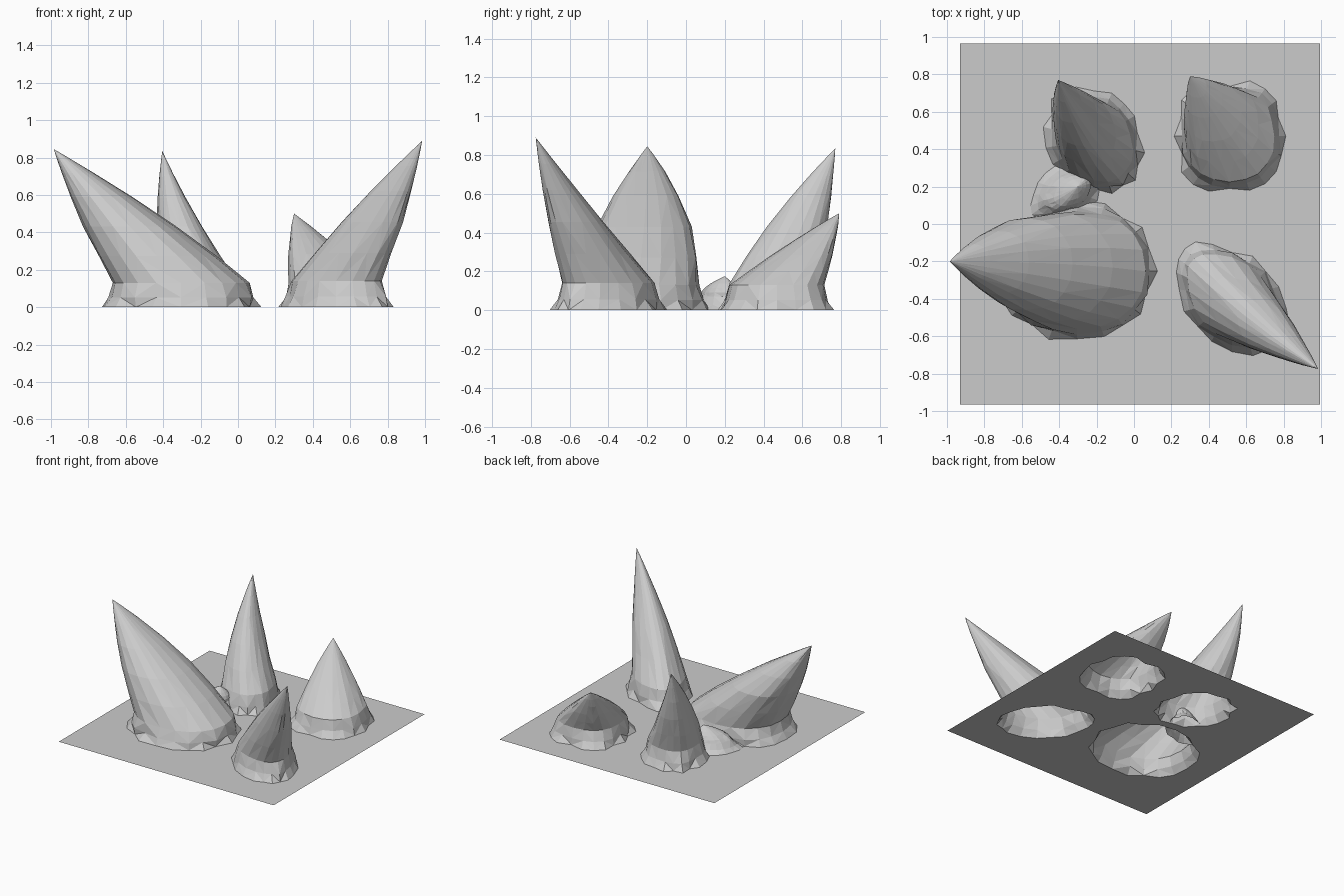
import bpy, bmesh, random
from math import sin, cos, pi

if "Cube" in bpy.data.objects:
    bpy.data.objects.remove(bpy.data.objects["Cube"])

random.seed(4)
N = 20
FLARE = 0.065


def squash(v):
    return abs(v) ** 0.88 * (1 if v > 0 else -1)


def through(z, zs, vs):
    """Smooth curve through three heights."""
    (a, b, c), (p, q, r) = zs, vs
    return (p * (z - b) * (z - c) / ((a - b) * (a - c))
            + q * (z - a) * (z - c) / ((b - a) * (b - c))
            + r * (z - a) * (z - b) / ((c - a) * (c - b)))


def make_object(name, bm):
    mesh = bpy.data.meshes.new(name)
    bm.to_mesh(mesh)
    bm.free()
    ob = bpy.data.objects.new(name, mesh)
    bpy.context.collection.objects.link(ob)


def ring_points(z, box, skew, wobble):
    x0, x1, y0, y1 = box
    pts = []
    for i in range(N):
        t = 2 * pi * i / N
        # jagged roots near the ground, gentle facets higher up
        jag = (0.14 if i % 2 else 0.04) if z < 0.02 else (0.07 if z < 0.1 else 0.03)
        f = 1 - jag * random.random() - (0.04 * wobble[i] if z < 0.4 else 0)
        pts.append(((x0 + x1) / 2 + (x1 - x0) / 2 * f * squash(cos(t)),
                    (y0 + y1) / 2 + (y1 - y0) / 2 * f * squash(sin(t - skew)),
                    z))
    return pts


def spike(name, foot_z, foot, mid_z, mid, tip, skew=0.0):
    """Hollow leaning spike; foot and mid are x min, x max, y min, y max."""
    bm = bmesh.new()
    wobble = [random.random() for _ in range(N)]
    zs = (foot_z, mid_z, tip[2])
    ends = (tip[0], tip[0], tip[1], tip[1])
    loops = []
    # flared roots
    for k in (0, 0.4):
        d = FLARE * (1 - k) ** 1.5
        box = (foot[0] - d, foot[1] + d, foot[2] - d, foot[3] + d)
        loops.append(ring_points(k * foot_z, box, skew, wobble))
    # tapering body
    for s in (0, 0.2, 0.42, 0.64, 0.82, 0.94):
        z = foot_z + (tip[2] - foot_z) * s
        box = [through(z, zs, v) for v in zip(foot, mid, ends)]
        loops.append(ring_points(z, box, skew, wobble))
    rings = [[bm.verts.new(p) for p in loop] for loop in loops]
    for a, b in zip(rings, rings[1:]):
        for i in range(N):
            j = (i + 1) % N
            if i % 2:
                bm.faces.new((a[i], a[j], b[j]))
                bm.faces.new((a[i], b[j], b[i]))
            else:
                bm.faces.new((a[i], a[j], b[i]))
                bm.faces.new((a[j], b[j], b[i]))
    top = bm.verts.new(tip)
    for i in range(N):
        bm.faces.new((rings[-1][i], rings[-1][(i + 1) % N], top))
    make_object(name, bm)
    return loops[0]


# Four rock spikes
bases = [
    spike("left_spike", 0.13, (-0.68, 0.07, -0.58, 0.075),
          0.6, (-0.90, -0.58, -0.37, -0.04), (-0.985, -0.2, 0.845)),
    spike("right_front_spike", 0.14, (0.27, 0.78, -0.65, -0.15),
          0.55, (0.64, 0.91, -0.73, -0.50), (0.985, -0.775, 0.89), 0.45),
    spike("left_back_spike", 0.14, (-0.43, 0.0, 0.22, 0.68),
          0.5, (-0.435, -0.23, 0.47, 0.74), (-0.405, 0.77, 0.835), 0.2),
    spike("right_back_spike", 0.13, (0.26, 0.76, 0.22, 0.72),
          0.3, (0.265, 0.56, 0.46, 0.765), (0.30, 0.79, 0.5)),
]

# Low ridge joining the two left spikes
spike("saddle_ridge", 0.07, (-0.49, -0.22, 0.06, 0.29),
      0.12, (-0.42, -0.24, 0.1, 0.26), (-0.3, 0.2, 0.175), -0.4)

# Ground sheet, open beneath the four spikes
bm = bmesh.new()
X0, X1, Y = -0.93, 0.995, 0.965
square = [(X0, -Y, 0), (X1, -Y, 0), (X1, Y, 0), (X0, Y, 0)]
for loop in [square] + bases:
    vs = [bm.verts.new(p) for p in loop]
    for a, b in zip(vs, vs[1:] + vs[:1]):
        bm.edges.new((a, b))
bmesh.ops.triangle_fill(bm, edges=bm.edges[:], use_beauty=True, use_dissolve=False,
                        normal=(0, 0, 1))
for f in bm.faces:
    f.normal_update()
    if f.normal.z < 0:
        f.normal_flip()
make_object("ground_sheet", bm)
